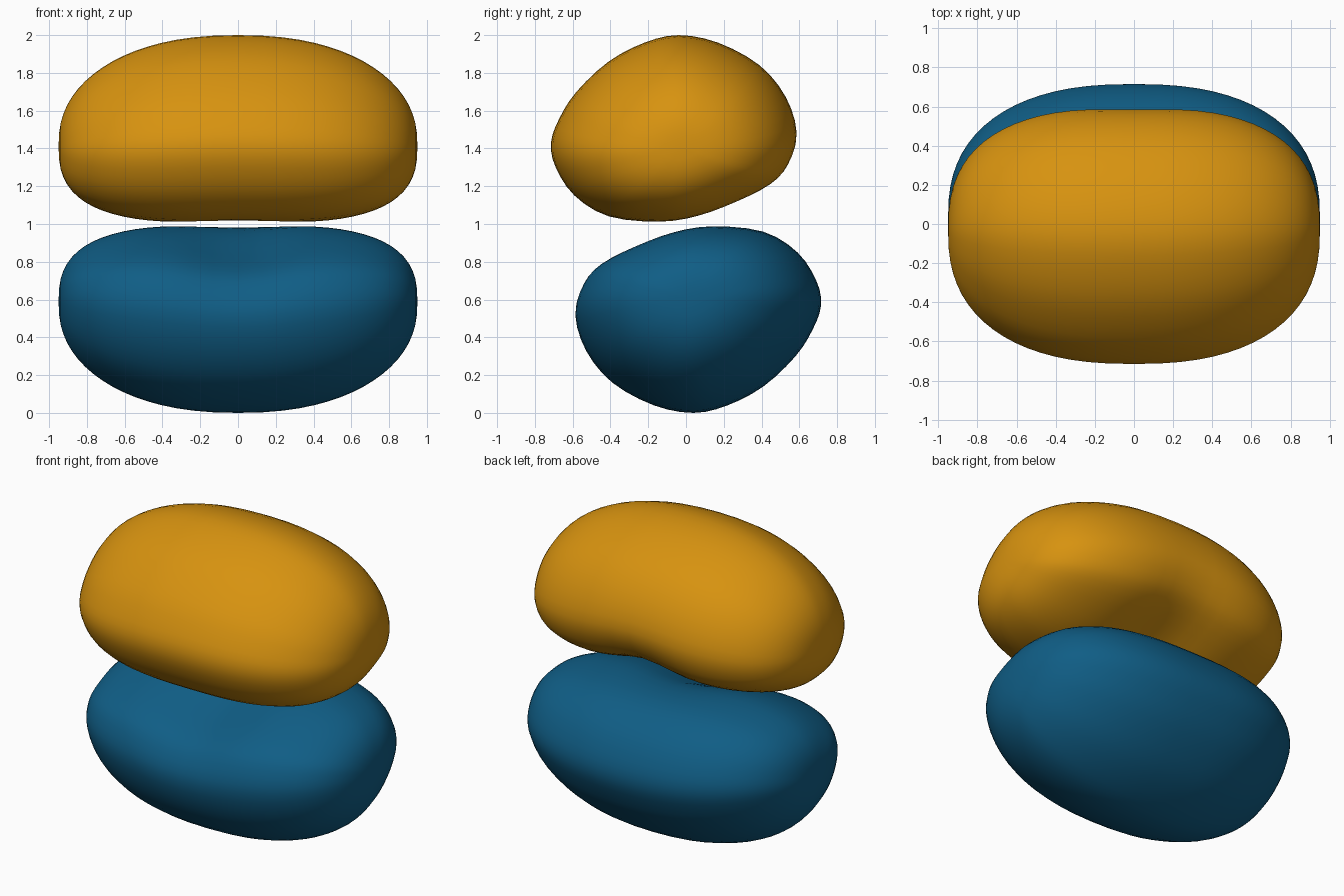
import bpy
import bmesh
import math
from mathutils import Matrix, Vector

cube = bpy.data.objects.get("Cube")
if cube:
    bpy.data.objects.remove(cube, do_unlink=True)

# Side outline (y, z) of the upper bean, measured from the centre of the pair
OUTLINE = [(-.715, .43), (-.67, .56), (-.58, .70), (-.41, .86), (-.22, .96),
           (-.04, 1.0), (.17, .96), (.39, .84), (.53, .67), (.597, .47),
           (.56, .31), (.47, .205), (.28, .105), (.07, .03), (-.14, .003),
           (-.41, .04), (-.59, .15), (-.69, .30)]
CENTRE = Vector((-.06, .5))
HOLLOW = Vector((.6, -.8))      # direction of the bean's inner curve
HALF_LENGTH = .95
POWER = 2 / 2.5                 # roundness of the ends
RINGS = 36
STEPS = 3


def material(name, colour):
    mat = bpy.data.materials.new(name)
    mat.use_nodes = True
    mat.diffuse_color = (*colour, 1)
    shader = mat.node_tree.nodes["Principled BSDF"]
    shader.inputs["Base Color"].default_value = (*colour, 1)
    shader.inputs["Roughness"].default_value = .6
    return mat


def smooth_loop(points):
    """Closed Catmull-Rom curve through the points."""
    pts = [Vector(p) for p in points]
    n = len(pts)
    out = []
    for i in range(n):
        a, b, c, d = (pts[(i + k) % n] for k in (-1, 0, 1, 2))
        for j in range(STEPS):
            t = j / STEPS
            out.append(.5 * (2 * b + (c - a) * t + (2 * a - 5 * b + 4 * c - d) * t ** 2
                             + (3 * b - a - 3 * c + d) * t ** 3))
    return out


def section_point(p, u, scale):
    """Scale one outline point, bend the bean and press in its hollow."""
    arm = p - CENTRE
    facing = max(0, arm.normalized().dot(HOLLOW))
    dent = .08 * facing ** 3 * math.exp(-(u / .3) ** 2)
    bend = Vector((.03, -.09)) * u * u
    q = CENTRE + arm * scale + bend - HOLLOW * dent
    return (u * HALF_LENGTH, q.x, q.y)


def bean(name, mat, turn):
    bm = bmesh.new()
    profile = smooth_loop(OUTLINE)
    rings = []
    for i in range(1, RINGS):
        angle = math.pi * (i / RINGS - .5)
        u = math.copysign(abs(math.sin(angle)) ** POWER, angle)
        scale = math.cos(angle) ** POWER
        rings.append([bm.verts.new(section_point(p, u, scale)) for p in profile])
    n = len(profile)
    for r, s in zip(rings, rings[1:]):
        for k in range(n):
            bm.faces.new((r[k], r[(k + 1) % n], s[(k + 1) % n], s[k]))
    # Close both ends at a point
    for ring, u in ((rings[0], -1), (rings[-1], 1)):
        tip = bm.verts.new(section_point(profile[0], u, 0))
        for k in range(n):
            bm.faces.new((ring[k], ring[(k + 1) % n], tip))
    bm.transform(Matrix.Translation((0, 0, 1)) @ Matrix.Rotation(turn, 4, 'X'))
    bmesh.ops.recalc_face_normals(bm, faces=bm.faces)
    for f in bm.faces:
        f.smooth = True
    mesh = bpy.data.meshes.new(name)
    bm.to_mesh(mesh)
    bm.free()
    mesh.materials.append(mat)
    obj = bpy.data.objects.new(name, mesh)
    bpy.context.collection.objects.link(obj)
    return obj


# Two matching beans, the lower one turned over
bean("upper_bean", material("amber orange", (.68, .29, .005)), 0)
bean("lower_bean", material("deep blue", (.005, .11, .235)), math.pi)
